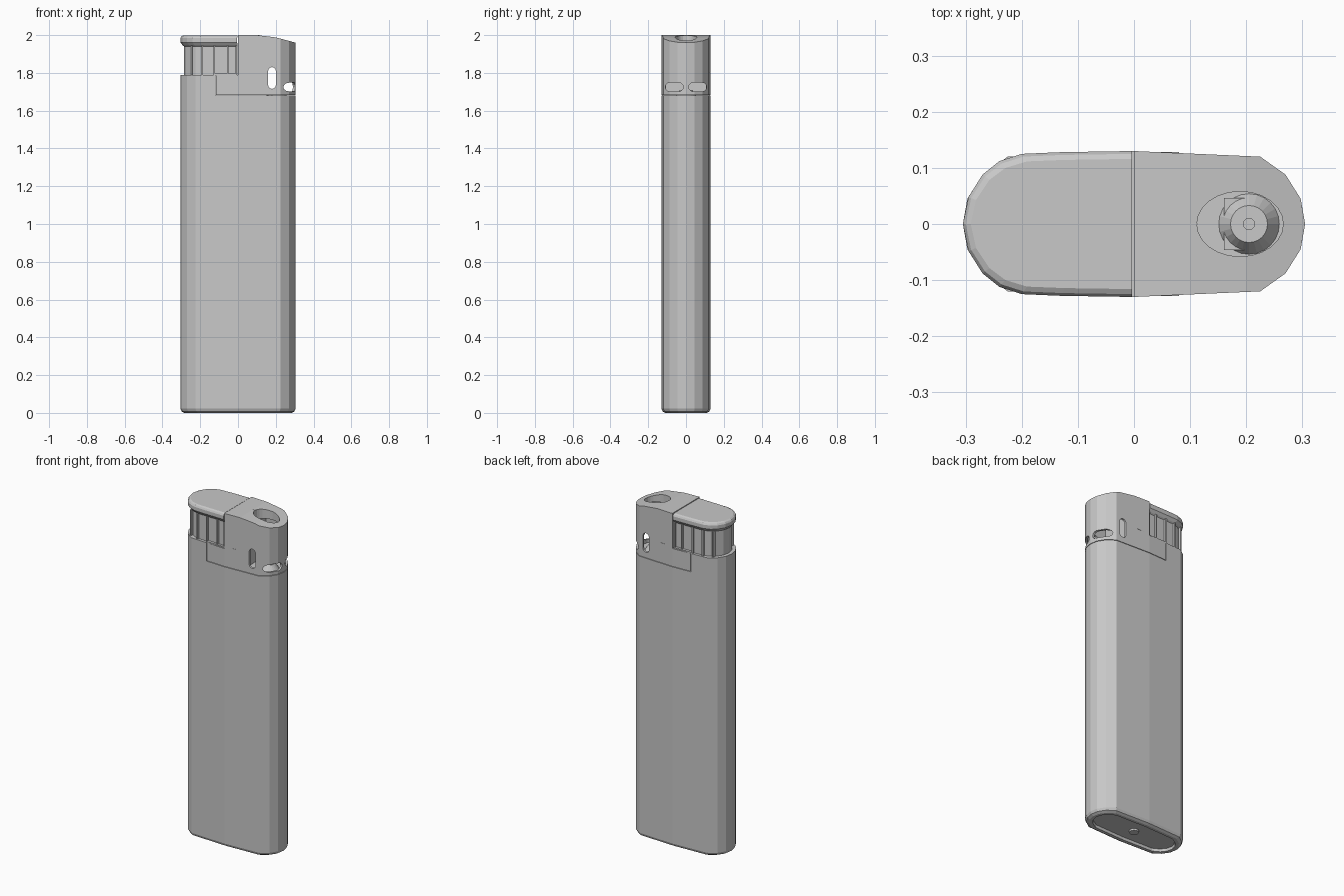
import bpy, bmesh, math
from mathutils import Matrix

if "Cube" in bpy.data.objects:
    bpy.data.objects.remove(bpy.data.objects["Cube"])

grey = bpy.data.materials.new("plain grey")
grey.use_nodes = True
COLOUR = (0.58, 0.58, 0.58, 1)
grey.diffuse_color = COLOUR
grey.node_tree.nodes["Principled BSDF"].inputs["Base Color"].default_value = COLOUR


def finish(name, bm):
    bmesh.ops.recalc_face_normals(bm, faces=bm.faces)
    mesh = bpy.data.meshes.new(name)
    bm.to_mesh(mesh)
    bm.free()
    mesh.materials.append(grey)
    ob = bpy.data.objects.new(name, mesh)
    bpy.context.collection.objects.link(ob)
    return ob


def loft(name, outline, rings):
    """Stack inset copies of an outline; rings are (inset, z)."""
    bm = bmesh.new()
    w = max(abs(p[0]) for p in outline)
    d = max(abs(p[1]) for p in outline)
    loops = [[bm.verts.new((x * (1 - i / w), y * (1 - i / d), z)) for x, y in outline]
             for i, z in rings]
    n = len(outline)
    for a, b in zip(loops, loops[1:]):
        for k in range(n):
            bm.faces.new((a[k], a[(k + 1) % n], b[(k + 1) % n], b[k]))
    bm.faces.new(loops[0])
    bm.faces.new(loops[-1])
    return finish(name, bm)


def box(name, x0, x1, y0, y1, z0, z1):
    return loft(name, [(x0, y0), (x1, y0), (x1, y1), (x0, y1)], [(0, z0), (0, z1)])


def side_prism(name, profile, half=0.2):
    """Extrude an xz profile along y."""
    bm = bmesh.new()
    face = bm.faces.new([bm.verts.new((x, -half, z)) for x, z in profile])
    new = bmesh.ops.extrude_face_region(bm, geom=[face])["geom"]
    bmesh.ops.translate(bm, vec=(0, 2 * half, 0),
                        verts=[v for v in new if isinstance(v, bmesh.types.BMVert)])
    return finish(name, bm)


def disc(name, x, r0, r1, z0, z1, sides=24):
    bm = bmesh.new()
    bmesh.ops.create_cone(bm, cap_ends=True, segments=sides, radius1=r0, radius2=r1,
                          depth=z1 - z0, matrix=Matrix.Translation((x, 0, (z0 + z1) / 2)))
    return finish(name, bm)


def capsule(cx, cz, length, r):
    """Upright rounded slot outline."""
    pts = []
    for k in range(14):
        a = math.pi * (k if k < 7 else k - 1) / 6
        off = length / 2 - r
        pts.append((cx + r * math.cos(a), cz + r * math.sin(a) + (off if k < 7 else -off)))
    return pts


def boolean(ob, cutter, operation="DIFFERENCE"):
    mod = ob.modifiers.new("cut", "BOOLEAN")
    mod.operation = operation
    mod.solver = "EXACT"
    mod.object = cutter
    bpy.context.view_layer.objects.active = ob
    bpy.ops.object.modifier_apply(modifier=mod.name)
    bpy.data.objects.remove(cutter)


# Shared faceted outline of the case
quarter = [(0.305, 0), (0.297, 0.045), (0.27, 0.088), (0.225, 0.12), (0, 0.13)]
half = quarter + [(-x, y) for x, y in quarter[-2::-1]]
outline = half + [(x, -y) for x, y in half[-2:0:-1]]

# Tank with recessed underside, stepped down to take the hood
tank = loft("tank", outline, [(0.042, 0.015), (0.038, 0), (0.02, 0), (0.006, 0.008),
                              (0, 0.022), (0, 1.79)])
boolean(tank, box("cutter", -0.12, 0.4, -0.2, 0.2, 1.68, 1.9))
disc("filling_valve", 0, 0.026, 0.026, 0.004, 0.017)

# Wind hood
hood = loft("hood", outline, [(0, 1.6), (0, 2.1)])
boolean(hood, side_prism("cutter", [(-0.117, 1.683), (0.4, 1.683), (0.4, 1.935), (0.305, 1.96),
                                    (0.2, 1.988), (0.1, 2.0), (0, 2.0), (0, 1.79),
                                    (-0.117, 1.79)]), "INTERSECT")
cavity = [(max(x, 0.11), y) for x, y in outline if x > 0]
cavity = [(0.11, -0.125)] + [p for p in sorted(cavity, key=lambda p: p[1])] + [(0.11, 0.125)]
boolean(hood, loft("cutter", cavity, [(0.012, 1.6), (0.012, 1.94)]))
flame_hole = [(0.189 + 0.077 * math.cos(k * math.pi / 12), 0.058 * math.sin(k * math.pi / 12))
              for k in range(24)]
boolean(hood, loft("cutter", flame_hole, [(0, 1.9), (0, 2.1)]))

# Air slots: one through the sides, two in the rounded end
boolean(hood, side_prism("cutter", capsule(0.18, 1.773, 0.115, 0.021)))
for side in (-1, 1):
    slot = [(y, z) for z, y in capsule(1.725, side * 0.062, 0.095, 0.023)]
    cutter = side_prism("cutter", slot, 0.06)
    cutter.data.transform(Matrix.Translation((0.28, 0, 0)) @ Matrix.Rotation(math.pi / 2, 4, "Z"))
    boolean(hood, cutter)

# Burner nozzle inside the hood
disc("nozzle", 0.205, 0.054, 0.033, 1.68, 1.71)
disc("nozzle_tip", 0.205, 0.011, 0.011, 1.70, 1.72, 12)
box("nozzle_bracket", 0.16, 0.2, -0.046, 0.046, 1.675, 1.69)

# Hood seam and pressed side marks
box("hood_seam", 0, 0.113, -0.001, 0.001, 1.99, 2.0)
for side in (-1, 1):
    y = sorted((side * 0.125, side * 0.1285))
    box("side_mark", 0.02, 0.08, *y, 1.80, 1.803)
    box("side_tick", 0.018, 0.021, *y, 1.80, 1.84)

# Thumb lever: rounded cap over a recessed, ribbed block
lever_half = [(-0.004, 0.13), (-0.13, 0.128), (-0.2, 0.125), (-0.24, 0.112),
              (-0.27, 0.088), (-0.295, 0.048), (-0.305, 0)]
lever = lever_half + [(x, -y) for x, y in lever_half[-2::-1]]
loft("lever_block", lever, [(0.02, 1.785), (0.02, 1.95)])
loft("lever_cap", lever, [(0.022, 1.938), (0.012, 1.946), (0, 1.962), (0, 1.984),
                          (0.005, 1.993), (0.014, 1.998)])
for x, y in ((-0.008, 0.121), (-0.055, 0.121), (-0.125, 0.12), (-0.19, 0.117), (-0.245, 0.1)):
    box("lever_rib", x - 0.004, x + 0.004, -y, y, 1.788, 1.945)
box("lever_foot", -0.125, -0.004, -0.124, 0.124, 1.787, 1.797)
